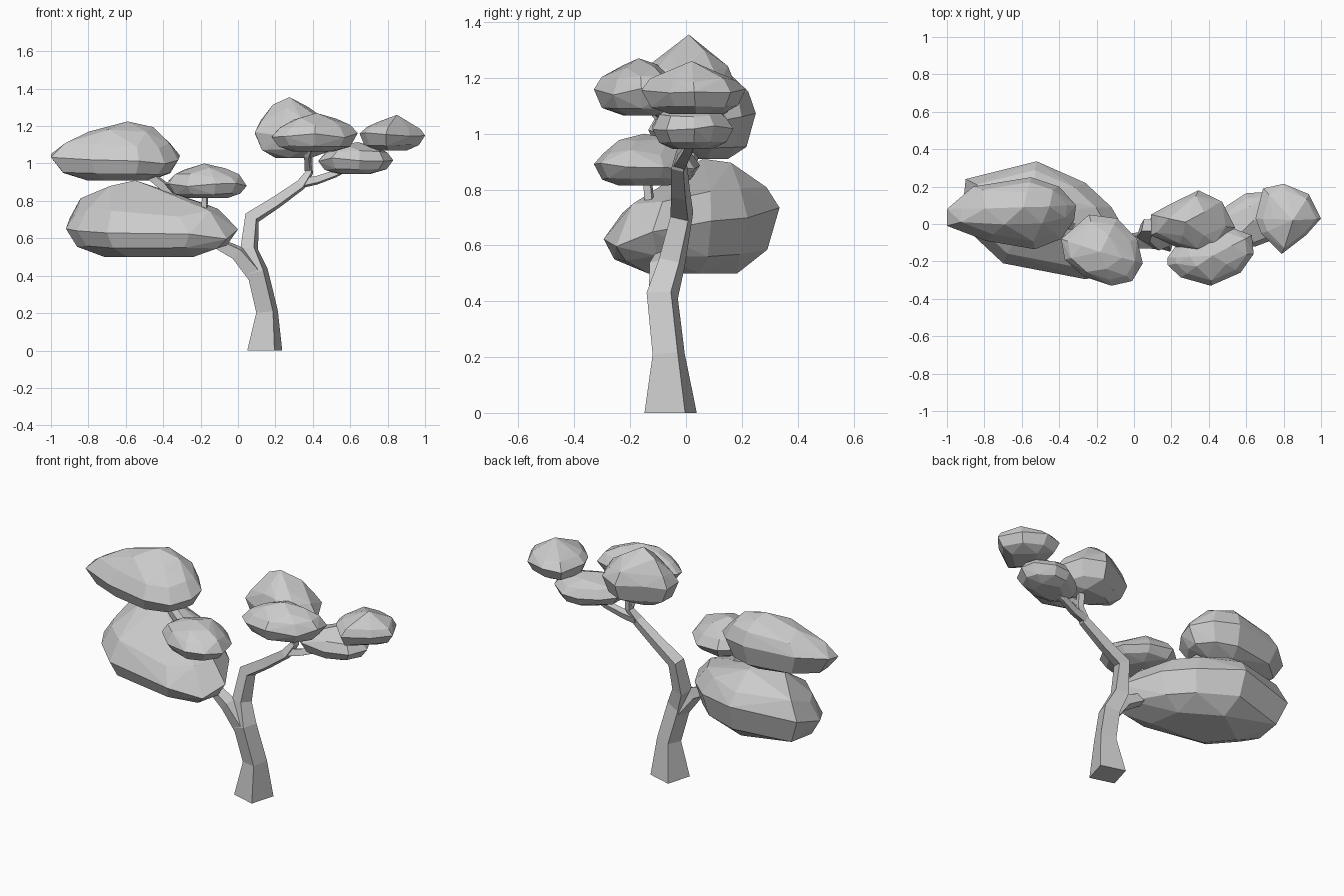
import bpy, bmesh, math, random
from mathutils import Vector

if "Cube" in bpy.data.objects:
    bpy.data.objects.remove(bpy.data.objects["Cube"])


def finish(name, bm):
    bmesh.ops.recalc_face_normals(bm, faces=bm.faces)
    me = bpy.data.meshes.new(name)
    bm.to_mesh(me)
    bm.free()
    ob = bpy.data.objects.new(name, me)
    bpy.context.collection.objects.link(ob)


def limb(name, path, sides=4, turn=29):
    """Tapered faceted tube along (x, y, z, radius) points."""
    bm = bmesh.new()
    pts = [Vector(p[:3]) for p in path]
    rings = []
    for i, p in enumerate(pts):
        t = (pts[min(i + 1, len(pts) - 1)] - pts[max(i - 1, 0)]).normalized()
        if i == 0 and p.z == 0:
            t = Vector((0, 0, 1))
        u = Vector((0, 1, 0)).cross(t).normalized()
        v = t.cross(u)
        ring = []
        for k in range(sides):
            a = math.radians(turn) + math.tau * k / sides
            ring.append(bm.verts.new(p + path[i][3] * (u * math.cos(a) + v * math.sin(a))))
        rings.append(ring)
    for a, b in zip(rings, rings[1:]):
        for k in range(sides):
            j = (k + 1) % sides
            bm.faces.new((a[k], a[j], b[j], b[k]))
    bm.faces.new(rings[0])
    bm.faces.new(rings[-1])
    finish(name, bm)


def canopy(name, plan, levels, peak, tilt=0.0, seed=1):
    """Faceted leaf clump: plan outline scaled through levels (scale, z), then hulled."""
    rng = random.Random(seed)
    plan = [Vector(p) for p in plan]
    n = len(plan)
    mid = sum(plan, Vector((0, 0))) / n
    low, high, rim = levels[0][1], peak[2], levels[2][1]
    bm = bmesh.new()
    bm.verts.new(peak)
    for i, (s, z) in enumerate(levels):
        f = max(0, (z - low) / (high - low) - 0.4) if s < 1 else 0
        c = mid.lerp(Vector(peak[:2]), f)
        step = 1 if s > 0.8 else 2
        fade = min(1, (z - low) / (rim - low))   # keeps the underside level
        for k in range(i % 2 if step == 2 else 0, n, step):
            q = c + (plan[k] - mid) * s
            dz = fade * (tilt * (q.y - mid.y) + rng.uniform(-.06, .06) * (high - low))
            bm.verts.new((q.x, q.y, min(max(z + dz, low), high)))
    res = bmesh.ops.convex_hull(bm, input=bm.verts)
    junk = {v for v in res["geom_interior"] + res["geom_unused"] if isinstance(v, bmesh.types.BMVert)}
    bmesh.ops.delete(bm, geom=list(junk), context='VERTS')
    bmesh.ops.dissolve_limit(bm, angle_limit=math.radians(4), verts=bm.verts, edges=bm.edges)
    finish(name, bm)


def layers(low, rim, high):
    h, d = high - rim, rim - low
    return [(.5, low), (.83, low + .33 * d), (1, rim), (.82, rim + .45 * h), (.5, rim + .8 * h)]


# Trunk and branches
limb("trunk", [(.143, -.055, 0, .107), (.155, -.062, .21, .066), (.105, -.085, .42, .064),
               (.06, -.05, .54, .054), (.075, -.015, .71, .047), (.2, -.02, .79, .038),
               (.335, -.025, .885, .032), (.38, -.01, .95, .024), (.375, 0, 1.1, .022)])
limb("left_branch", [(.1, -.085, .4, .055), (.0, -.09, .52, .046), (-.1, -.07, .57, .036),
                     (-.25, -.05, .7, .03), (-.36, 0, .85, .03), (-.55, .04, 1.0, .026)])
limb("left_twig", [(-.14, -.08, .6, .026), (-.18, -.13, .74, .02), (-.175, -.14, .86, .018)])
limb("right_branch", [(.34, -.02, .895, .03), (.42, -.01, .91, .026), (.52, .01, .945, .022),
                      (.62, .02, 1.0, .02), (.78, .03, 1.12, .018)])
limb("front_twig", [(.375, -.01, .97, .022), (.37, -.08, 1.04, .018), (.4, -.15, 1.12, .016)])

# Leaf clumps
canopy("large_left_clump",
       [(-.92, .05), (-.9, .24), (-.52, .335), (-.26, .22), (-.12, .09), (0, -.12),
        (-.06, -.25), (-.26, -.295), (-.7, -.21), (-.86, -.06)],
       [(.55, .5), (.87, .56), (1, .66), (.82, .76), (.4, .85)], (-.55, .06, .91), .17, 3)
canopy("upper_left_clump",
       [(-1, .08), (-1, -.01), (-.79, -.09), (-.53, -.135), (-.39, -.08), (-.32, .02),
        (-.31, .1), (-.4, .2), (-.55, .25), (-.86, .2)],
       layers(.91, 1.03, 1.21), (-.59, .09, 1.225), .15, 4)
canopy("small_left_clump",
       [(-.39, -.08), (-.24, .05), (-.09, .03), (.016, -.08), (.047, -.21), (-.01, -.305),
        (-.12, -.33), (-.27, -.28), (-.37, -.19)],
       layers(.815, .885, .995), (-.18, -.15, 1.0), 0, 5)
canopy("crown_clump",
       [(.09, .05), (.09, -.06), (.24, -.13), (.35, -.16), (.47, -.13), (.54, -.02),
        (.47, .12), (.345, .18), (.2, .11)],
       layers(1.03, 1.16, 1.33), (.275, .01, 1.355), 0, 6)
canopy("front_right_clump",
       [(.18, -.18), (.25, -.08), (.38, -.03), (.52, -.02), (.63, -.06), (.64, -.16),
        (.57, -.26), (.41, -.33), (.25, -.285), (.18, -.22)],
       layers(1.065, 1.15, 1.265), (.42, -.17, 1.27), 0, 7)
canopy("low_right_clump",
       [(.43, .03), (.5, .1), (.6, .165), (.7, .17), (.8, .1), (.83, .03), (.78, -.07),
        (.65, -.12), (.5, -.12), (.43, -.05)],
       layers(.945, 1.02, 1.11), (.64, .02, 1.115), 0, 8)
canopy("far_right_clump",
       [(.65, .03), (.69, .19), (.8, .215), (.935, .16), (1, .03), (.92, -.06), (.79, -.16), (.68, -.05)],
       layers(1.07, 1.155, 1.24), (.85, .02, 1.26), 0, 9)
